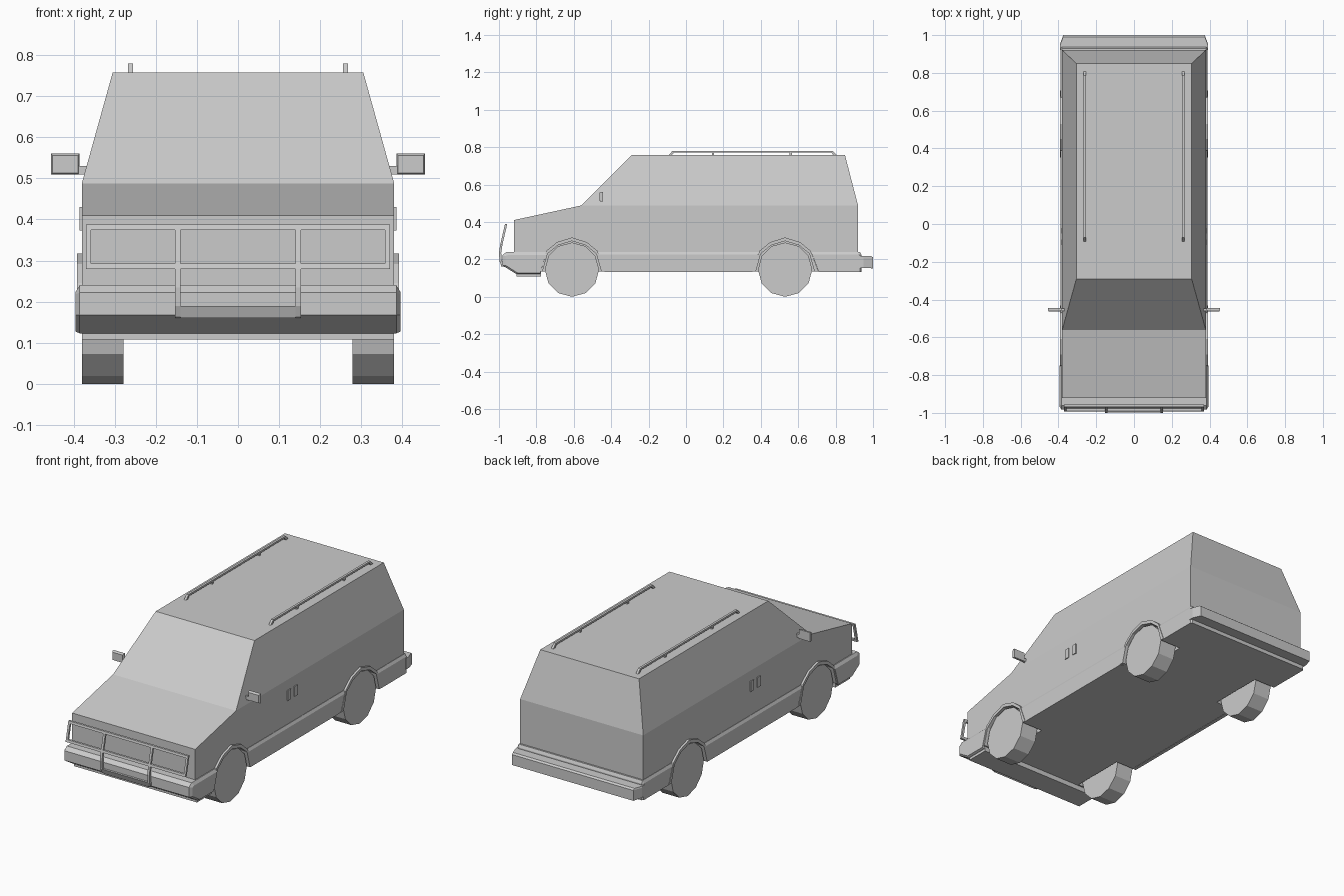
import bpy, bmesh
from math import sin, cos, pi

if "Cube" in bpy.data.objects:
    bpy.data.objects.remove(bpy.data.objects["Cube"])


def loft(name, sections, axis='x', mirror=False):
    """Solid skinned through sections [(position on axis, outline points)]."""
    bm = bmesh.new()
    rings = []
    for t, pts in sections:
        rings.append([bm.verts.new((t, a, b) if axis == 'x' else (a, t, b)) for a, b in pts])
    n = len(rings[0])
    for r, s in zip(rings, rings[1:]):
        for i in range(n):
            j = (i + 1) % n
            bm.faces.new((r[i], r[j], s[j], s[i]))
    bm.faces.new(rings[0])
    bm.faces.new(rings[-1])
    bmesh.ops.recalc_face_normals(bm, faces=bm.faces)
    me = bpy.data.meshes.new(name)
    bm.to_mesh(me)
    bm.free()
    ob = bpy.data.objects.new(name, me)
    bpy.context.collection.objects.link(ob)
    if mirror:
        ob.modifiers.new("mirror", 'MIRROR')
    return ob


def prism(name, pts, x0, x1, mirror=False):
    return loft(name, [(x0, pts), (x1, pts)], mirror=mirror)


def rect(a0, a1, b0, b1):
    return [(a0, b0), (a1, b0), (a1, b1), (a0, b1)]


# body: lower tub and tapering cabin as one shell
W, TOP = 0.38, 0.305
profile = [(-.92, .135, W), (-.92, .41, W), (-.56, .488, W), (-.29, .757, TOP),
           (.85, .757, TOP), (.92, .488, W), (.92, .135, W)]
bm = bmesh.new()
left = [bm.verts.new((-x, y, z)) for y, z, x in profile]
right = [bm.verts.new((x, y, z)) for y, z, x in profile]
for i in range(7):
    j = (i + 1) % 7
    bm.faces.new((left[i], left[j], right[j], right[i]))
for s in (left, right):
    bm.faces.new([s[i] for i in (0, 1, 2, 5, 6)])
    bm.faces.new([s[i] for i in (2, 3, 4, 5)])
bmesh.ops.recalc_face_normals(bm, faces=bm.faces)
mesh = bpy.data.meshes.new("body")
bm.to_mesh(mesh)
bm.free()
body = bpy.data.objects.new("body", mesh)
bpy.context.collection.objects.link(body)

# wheels, arch flares and wheel wells
R = 0.145
inner = [(-.157, .135), (-.13, .23), (-.075, .275), (0, .298), (.075, .275), (.13, .23), (.157, .135)]
outer = [(-.178, .135), (-.137, .245), (-.08, .292), (0, .317), (.08, .292), (.137, .245), (.178, .135)]
for end, cy in (("front", -.61), ("rear", .53)):
    disc = [(cy + R * sin(k * pi / 6), R - R * cos(k * pi / 6)) for k in range(12)]
    prism(end + "_wheel", disc, .278, .38, True)
    inn = [(cy + a, b) for a, b in inner]
    out = [(cy + a, b) for a, b in outer]
    prism(end + "_arch_flare", out + inn[::-1], .36, .392, True)
    well = prism(end + "_well_cutter", [(cy - .162, .1)] + inn + [(cy + .162, .1)], .26, .5, True)
    well.hide_render = True
    well.display_type = 'WIRE'
    cut = body.modifiers.new(end + "_well", 'BOOLEAN')
    cut.operation, cut.solver, cut.object = 'DIFFERENCE', 'EXACT', well

# side skirts with chamfered top
loft("side_skirt", [(.37, [(-.435, .133), (-.47, .24), (.39, .24), (.355, .133)]),
                    (.382, [(-.435, .133), (-.47, .24), (.39, .24), (.355, .133)]),
                    (.39, [(-.435, .133), (-.465, .225), (.385, .225), (.355, .133)])], mirror=True)

# front bumper and chin
mid = [(-.96, .24), (-.982, .222), (-.982, .168), (-.91, .123), (-.78, .123), (-.745, .24)]
tip = [(-.95, .224), (-.965, .218), (-.965, .168), (-.9, .127), (-.78, .127), (-.75, .224)]
loft("front_bumper", [(-.395, tip), (-.385, mid), (.385, mid), (.395, tip)])
prism("front_chin", rect(-.905, -.775, .108, .14), -.38, .38)

# rear wrap-around trim and bumper
mid = [(.71, .133), (.67, .24), (.93, .24), (.937, .225), (.937, .133)]
tip = [(.71, .133), (.675, .225), (.925, .225), (.93, .22), (.93, .133)]
loft("rear_trim", [(-.39, tip), (-.382, mid), (.382, mid), (.39, tip)])
mid = [(.92, .155), (.92, .218), (.99, .218), (1.0, .21), (1.0, .152)]
tip = [(.92, .155), (.92, .218), (.945, .218), (.95, .21), (.95, .155)]
loft("rear_bumper", [(-.392, tip), (-.375, mid), (.375, mid), (.392, tip)])

# bull bar: curved uprights, rectangular frame, lower plate
path = [(-.968, .388), (-.993, .28), (-1.0, .235), (-.997, .19), (-.985, .163), (-.935, .15)]
back = [(-.935, .16), (-.976, .175), (-.985, .195), (-.988, .235), (-.981, .28), (-.956, .388)]
prism("bull_bar_upright", path + back, .14, .153, True)
prism("bull_bar_end", [path[0], path[1], back[4], back[5]], .358, .37, True)
prism("bull_bar_top_rail", [(-.968, .388), (-.971, .375), (-.959, .375), (-.956, .388)], -.37, .37)
prism("bull_bar_low_rail", [(-.99, .293), (-.993, .28), (-.981, .28), (-.978, .293)], -.37, .37)
prism("bull_bar_plate", [(-.997, .19), (-.985, .16), (-.975, .165), (-.985, .19)], -.14, .14)

# roof rails with feet
prism("roof_rail", [(-.095, .755), (-.072, .78), (.785, .78), (.808, .755), (.79, .755),
                    (.778, .77), (-.065, .77), (-.078, .755)], .255, .268, True)
for y in (.145, .56):
    prism("roof_rail_foot", rect(y - .006, y + .006, .755, .772), .256, .267, True)

# side mirrors
loft("mirror_housing", [(-.445, rect(.385, .455, .509, .56)), (-.455, rect(.385, .455, .509, .56)),
                        (-.463, rect(.389, .451, .513, .556))], axis='y', mirror=True)
prism("mirror_arm", rect(-.46, -.448, .51, .53), .355, .388, True)

# door handles
for y in (-.05, -.11):
    prism("door_handle", rect(y, y + .028, .373, .43), .37, .385, True)
